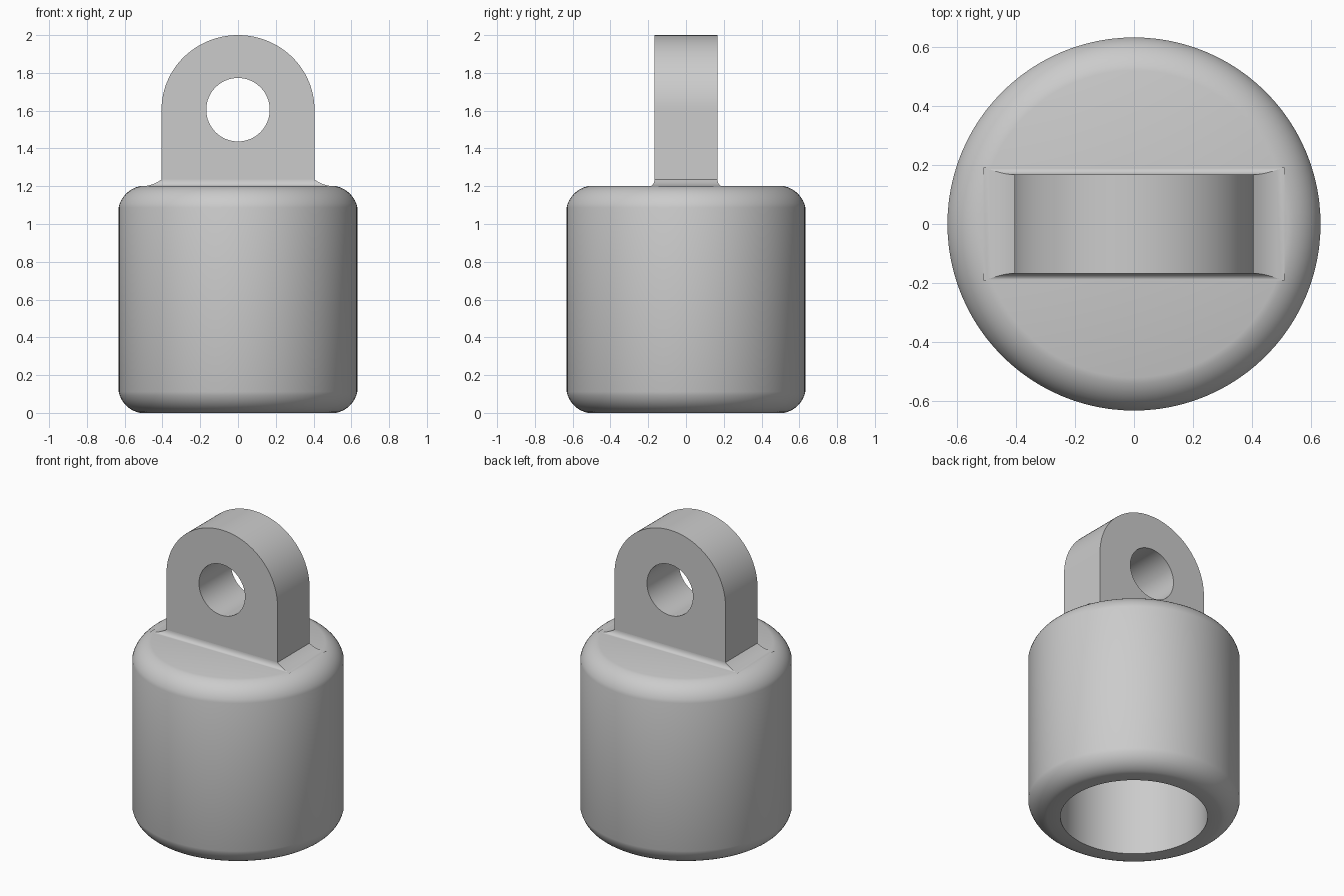
import bpy, bmesh
from math import sin, cos, pi, radians, sqrt

cube = bpy.data.objects.get("Cube")
if cube:
    bpy.data.objects.remove(cube, do_unlink=True)

grey = bpy.data.materials.new("satin_grey")
grey.use_nodes = True
grey.diffuse_color = (0.6, 0.6, 0.6, 1)
grey.node_tree.nodes["Principled BSDF"].inputs["Base Color"].default_value = (0.6, 0.6, 0.6, 1)

R, H = 0.632, 1.2            # body radius and height
BORE, BORE_TOP = 0.44, 1.0   # socket radius and depth
LUG_X, LUG_Y = 0.405, 0.167  # lug half width and half thickness
EYE_Z, EYE_R = 1.605, 0.168  # pin hole


def finish(name, bm, angle=22):
    bmesh.ops.recalc_face_normals(bm, faces=bm.faces)
    mesh = bpy.data.meshes.new(name)
    bm.to_mesh(mesh)
    bm.free()
    mesh.materials.append(grey)
    obj = bpy.data.objects.new(name, mesh)
    bpy.context.collection.objects.link(obj)
    bpy.ops.object.select_all(action='DESELECT')
    obj.select_set(True)
    bpy.context.view_layer.objects.active = obj
    bpy.ops.object.shade_smooth_by_angle(angle=radians(angle))
    return obj


def corner(n=8, a0=radians(12)):
    """Shallow rounding from the side wall (0, 0) to the end face (1, 1)."""
    a1 = pi / 2 - a0
    span = cos(a0) - cos(a1)
    for i in range(n + 1):
        a = a0 + (a1 - a0) * i / n
        yield (cos(a0) - cos(a)) / span, (sin(a) - sin(a0)) / span


# Round socket body, turned from one profile
edge = 0.112
upper = [(R - edge * u, H - edge + edge * v) for u, v in corner()]
lower = [(r, H - z) for r, z in reversed(upper)]
profile = [(0, BORE_TOP), (BORE, BORE_TOP), (BORE, 0)] + lower + upper + [(0, H)]
bm = bmesh.new()
verts = [bm.verts.new((r, 0, z)) for r, z in profile]
edges = [bm.edges.new(pair) for pair in zip(verts, verts[1:])]
bmesh.ops.spin(bm, geom=verts + edges, cent=(0, 0, 0), axis=(0, 0, 1),
               angle=2 * pi, steps=96)
bmesh.ops.remove_doubles(bm, verts=bm.verts, dist=0.0001)
finish("socket_body", bm)


# Upright lug with a round top and a pin hole
def loop(bm, points):
    vs = [bm.verts.new((x, -LUG_Y, z)) for x, z in points]
    return [bm.edges.new((vs[i - 1], vs[i])) for i in range(len(vs))]


bm = bmesh.new()
arch = [(LUG_X * cos(pi * i / 48), EYE_Z + (2 - EYE_Z) * sin(pi * i / 48)) for i in range(49)]
outline = arch + [(-LUG_X, H - 0.02), (LUG_X, H - 0.02)]
hole = [(EYE_R * cos(pi * i / 32), EYE_Z + EYE_R * sin(pi * i / 32)) for i in range(64)]
rims = loop(bm, outline) + loop(bm, hole)
bmesh.ops.triangle_fill(bm, edges=rims, use_beauty=True, normal=(0, -1, 0))
ext = bmesh.ops.extrude_face_region(bm, geom=bm.faces[:], use_keep_orig=True)
moved = [g for g in ext["geom"] if isinstance(g, bmesh.types.BMVert)]
bmesh.ops.translate(bm, verts=moved, vec=(0, 2 * LUG_Y, 0))
finish("eye_lug", bm)

# Concave fillet around the foot of the lug
bm = bmesh.new()
rings = []
for i in range(9):
    s = i / 8
    x = LUG_X + 0.105 * (1 - s)
    y = LUG_Y + 0.025 * (1 - sqrt(1 - (1 - s * s) ** 2))
    z = H + 0.035 * s * s
    rings.append([bm.verts.new(p) for p in ((x, y, z), (-x, y, z), (-x, -y, z), (x, -y, z))])
for a, b in zip(rings, rings[1:]):
    for k in range(4):
        bm.faces.new((a[k - 1], a[k], b[k], b[k - 1]))
finish("lug_fillet", bm)
